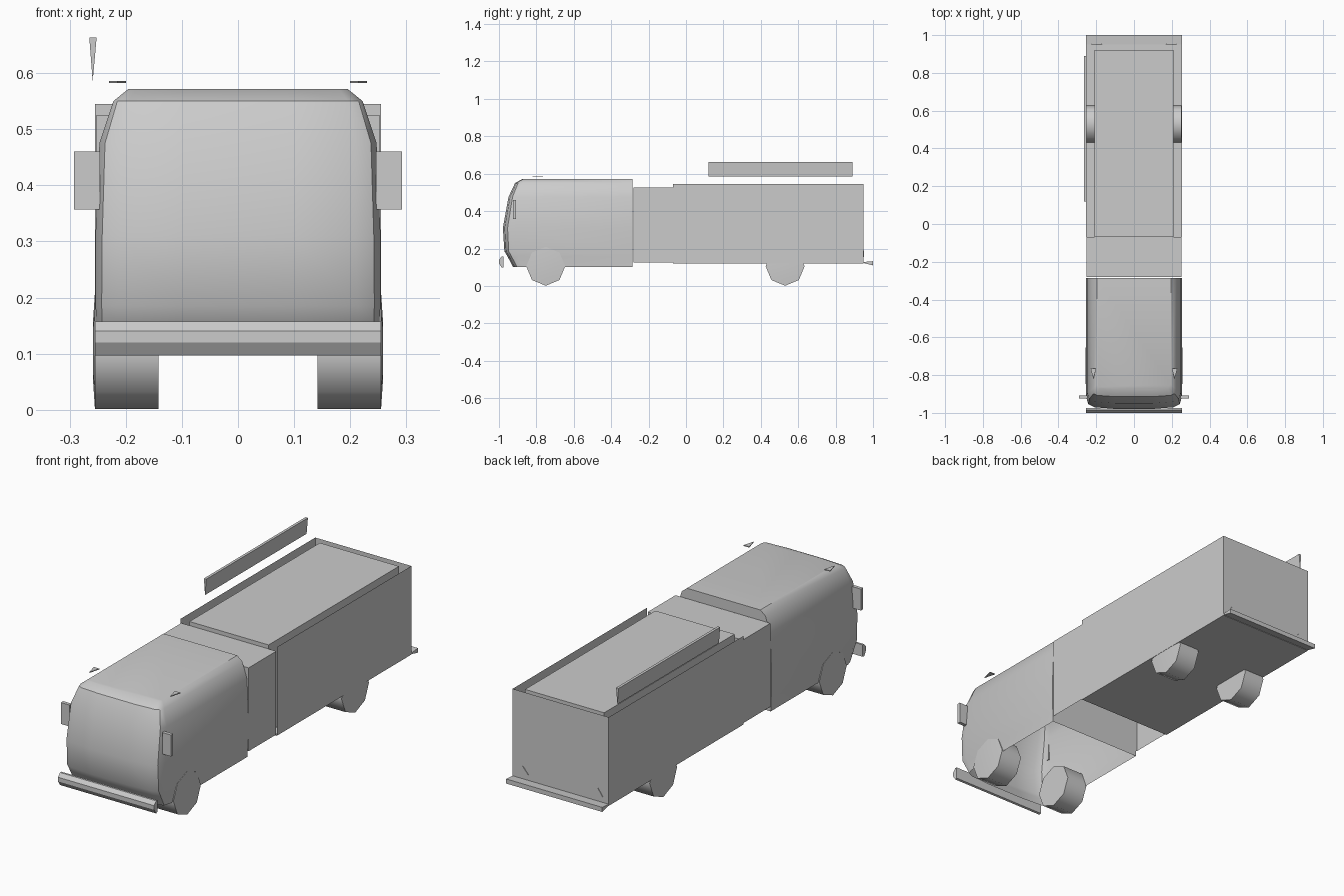
import bpy, bmesh, math
from mathutils import Matrix, Vector

cube = bpy.data.objects.get("Cube")
if cube:
    bpy.data.objects.remove(cube, do_unlink=True)

grey = bpy.data.materials.new("plain_grey")
grey.use_nodes = True
grey.diffuse_color = (0.6, 0.6, 0.6, 1)
grey.node_tree.nodes["Principled BSDF"].inputs["Base Color"].default_value = (0.6, 0.6, 0.6, 1)


def finish(name, bm, smooth=None):
    bmesh.ops.recalc_face_normals(bm, faces=bm.faces)
    mesh = bpy.data.meshes.new(name)
    bm.to_mesh(mesh)
    bm.free()
    mesh.materials.append(grey)
    ob = bpy.data.objects.new(name, mesh)
    bpy.context.collection.objects.link(ob)
    if smooth:
        bpy.ops.object.select_all(action='DESELECT')
        ob.select_set(True)
        bpy.context.view_layer.objects.active = ob
        bpy.ops.object.shade_smooth_by_angle(angle=math.radians(smooth))
    return ob


def box(name, x, y, z, open_dirs=()):
    """Box from ranges; faces pointing along open_dirs are left out."""
    bm = bmesh.new()
    bmesh.ops.create_cube(bm, size=1)
    bm.normal_update()
    gone = [f for f in bm.faces if any(f.normal.dot(Vector(d)) > 0.9 for d in open_dirs)]
    bmesh.ops.delete(bm, geom=gone, context='FACES')
    for v in bm.verts:
        v.co = [(r[0] + r[1]) / 2 + c * (r[1] - r[0]) for c, r in zip(v.co, (x, y, z))]
    return finish(name, bm)


def prism(name, profile, axis, start, end):
    """Extrude a closed outline along an axis; the outline holds the other two coordinates."""
    bm = bmesh.new()
    def place(p, t):
        co = list(p)
        co.insert(axis, t)
        return bm.verts.new(co)
    f = bm.faces.new([place(p, start) for p in profile])
    ext = bmesh.ops.extrude_face_region(bm, geom=[f])
    shift = Vector((0, 0, 0))
    shift[axis] = end - start
    bmesh.ops.translate(bm, vec=shift, verts=[v for v in ext["geom"] if isinstance(v, bmesh.types.BMVert)])
    return finish(name, bm)


def cab():
    # height, front y, half width, corner depth
    levels = [(0.10, -0.92, 0.25, 0.05), (0.157, -0.95, 0.252, 0.05),
              (0.185, -0.967, 0.254, 0.055), (0.31, -0.975, 0.254, 0.06),
              (0.475, -0.945, 0.247, 0.05), (0.55, -0.91, 0.222, 0.035),
              (0.572, -0.87, 0.195, 0.02)]
    back = -0.285
    bm = bmesh.new()
    rings = []
    for z, front, w, c in levels:
        half = [(w, back), (w, front + c), (w - 0.2 * c, front + 0.35 * c),
                (w - 0.75 * c, front + 0.08 * c), (0.1, front - 0.004)]
        outline = half + [(-x, y) for x, y in reversed(half)]
        rings.append([bm.verts.new((x, y, z)) for x, y in outline])
    for lo, hi in zip(rings, rings[1:]):
        for i in range(len(lo)):
            j = (i + 1) % len(lo)
            bm.faces.new((lo[i], lo[j], hi[j], hi[i]))
    bm.faces.new(rings[-1])
    finish("cab", bm, 35)


def wheel(name, x_in, x_out, y):
    bm = bmesh.new()
    turn = Matrix.Translation(((x_in + x_out) / 2, y, 0.105)) @ Matrix.Rotation(math.pi / 2, 4, 'Y')
    bmesh.ops.create_cone(bm, cap_ends=True, segments=8, radius1=0.104, radius2=0.104,
                          depth=abs(x_out - x_in), matrix=turn)
    # Shallow hub on the outer face
    side = 1 if x_out > 0 else -1
    bm.normal_update()
    outer = [f for f in bm.faces if f.normal.x * side > 0.9]
    bmesh.ops.inset_region(bm, faces=outer, thickness=0.045, depth=0.003)
    finish(name, bm, 50)


cab()

# Cargo body: narrow front bay, open-topped walls and inner load box
UP, DOWN, FRONT = (0, 0, 1), (0, 0, -1), (0, -1, 0)
box("front_bay", (-0.252, 0.252), (-0.28, -0.07), (0.125, 0.525), [DOWN])
box("cargo_walls", (-0.255, 0.255), (-0.07, 0.95), (0.12, 0.545), [UP, FRONT])
box("load_box", (-0.21, 0.21), (-0.068, 0.92), (0.125, 0.543))

# Loose side board above the cargo body
prism("side_board", [(-0.265, 0.663), (-0.252, 0.663), (-0.259, 0.585)], 1, 0.12, 0.89)

# Bumpers
prism("front_bumper", [(-0.975, 0.10), (-0.985, 0.097), (-1.0, 0.12), (-1.0, 0.14),
                       (-0.985, 0.157), (-0.975, 0.157)], 0, -0.255, 0.255)
prism("rear_bumper", [(0.95, 0.122), (1.0, 0.11), (1.0, 0.132), (0.95, 0.128)], 0, -0.255, 0.255)

# Paired parts
for label, s in (("left", 1), ("right", -1)):
    wheel(label + "_front_wheel", s * 0.142, s * 0.255, -0.75)
    wheel(label + "_rear_wheel", s * 0.142, s * 0.251, 0.53)
    box(label + "_mirror", sorted((s * 0.246, s * 0.292)), (-0.925, -0.908), (0.357, 0.46))
    prism(label + "_roof_marker", [(s * 0.215, -0.82), (s * 0.23, -0.765), (s * 0.2, -0.765)],
          2, 0.582, 0.586)
    prism(label + "_rear_reflector", [(s * 0.17, 0.155), (s * 0.225, 0.155), (s * 0.2, 0.19)],
          1, 0.949, 0.953)
